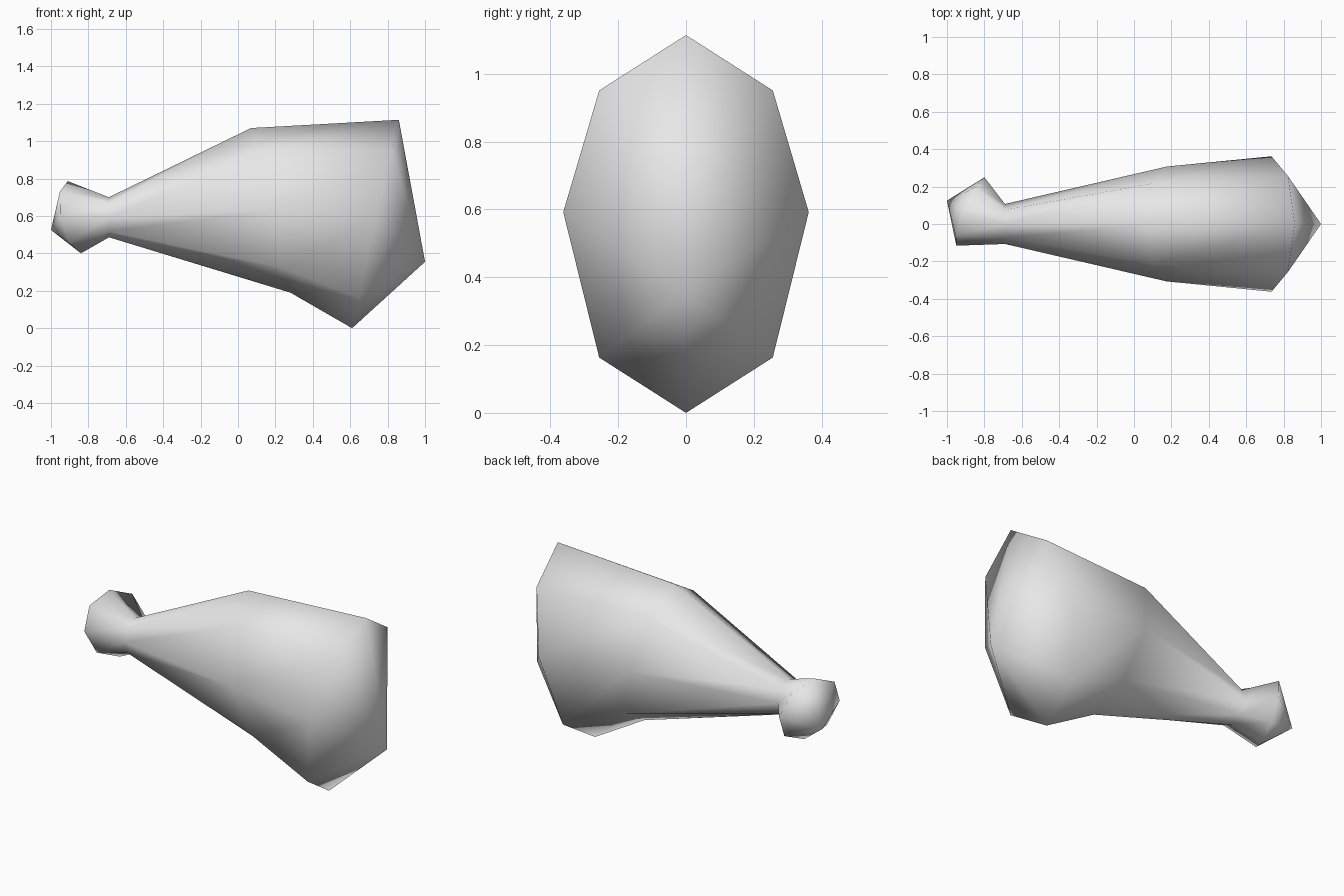
import bpy, bmesh
from math import sin, cos, pi
from mathutils import Vector

cube = bpy.data.objects.get("Cube")
if cube:
    bpy.data.objects.remove(cube, do_unlink=True)

SIDES = 8

# Single colour
grey = bpy.data.materials.new("light_grey")
grey.use_nodes = True
colour = (0.8, 0.8, 0.8, 1)
grey.diffuse_color = colour
grey.node_tree.nodes["Principled BSDF"].inputs["Base Color"].default_value = colour


def ring(bm, centre, up, side, lift=0):
    """Tilted octagon; lift raises its two widest corners."""
    verts = []
    for i in range(SIDES):
        a = 2 * pi * i / SIDES
        p = Vector(centre) + Vector(up) * cos(a) + Vector(side) * sin(a)
        if i % 4 == 2:
            p.z += lift
        verts.append(bm.verts.new(p))
    return verts


def cap(bm, loop, tip):
    """Close a ring with a fan to a point."""
    v = bm.verts.new(tip)
    for i in range(SIDES):
        bm.faces.new((loop[i], loop[(i + 1) % SIDES], v))


bm = bmesh.new()
rings = [
    # knob, tilted
    ring(bm, (-0.875, 0.067, 0.593), (-0.035, 0, 0.193), (0.075, 0.183, 0)),
    # neck
    ring(bm, (-0.69, 0, 0.593), (0, 0, 0.107), (0, 0.107, 0)),
    # middle of the meat
    ring(bm, (0.175, 0, 0.63), (-0.105, 0, 0.44), (0, 0.307, 0)),
    # thick end
    ring(bm, (0.735, 0, 0.557), (0.125, 0, 0.557), (0, 0.362, 0), 0.035),
]
for a, b in zip(rings, rings[1:]):
    for i in range(SIDES):
        j = (i + 1) % SIDES
        bm.faces.new((a[i], a[j], b[j], b[i]))
cap(bm, rings[0], (-1, 0.125, 0.525))
cap(bm, rings[-1], (1, 0, 0.355))
bmesh.ops.recalc_face_normals(bm, faces=bm.faces)
for f in bm.faces:
    f.smooth = True

mesh = bpy.data.meshes.new("drumstick")
bm.to_mesh(mesh)
bm.free()
mesh.materials.append(grey)
drumstick = bpy.data.objects.new("drumstick", mesh)
bpy.context.collection.objects.link(drumstick)
